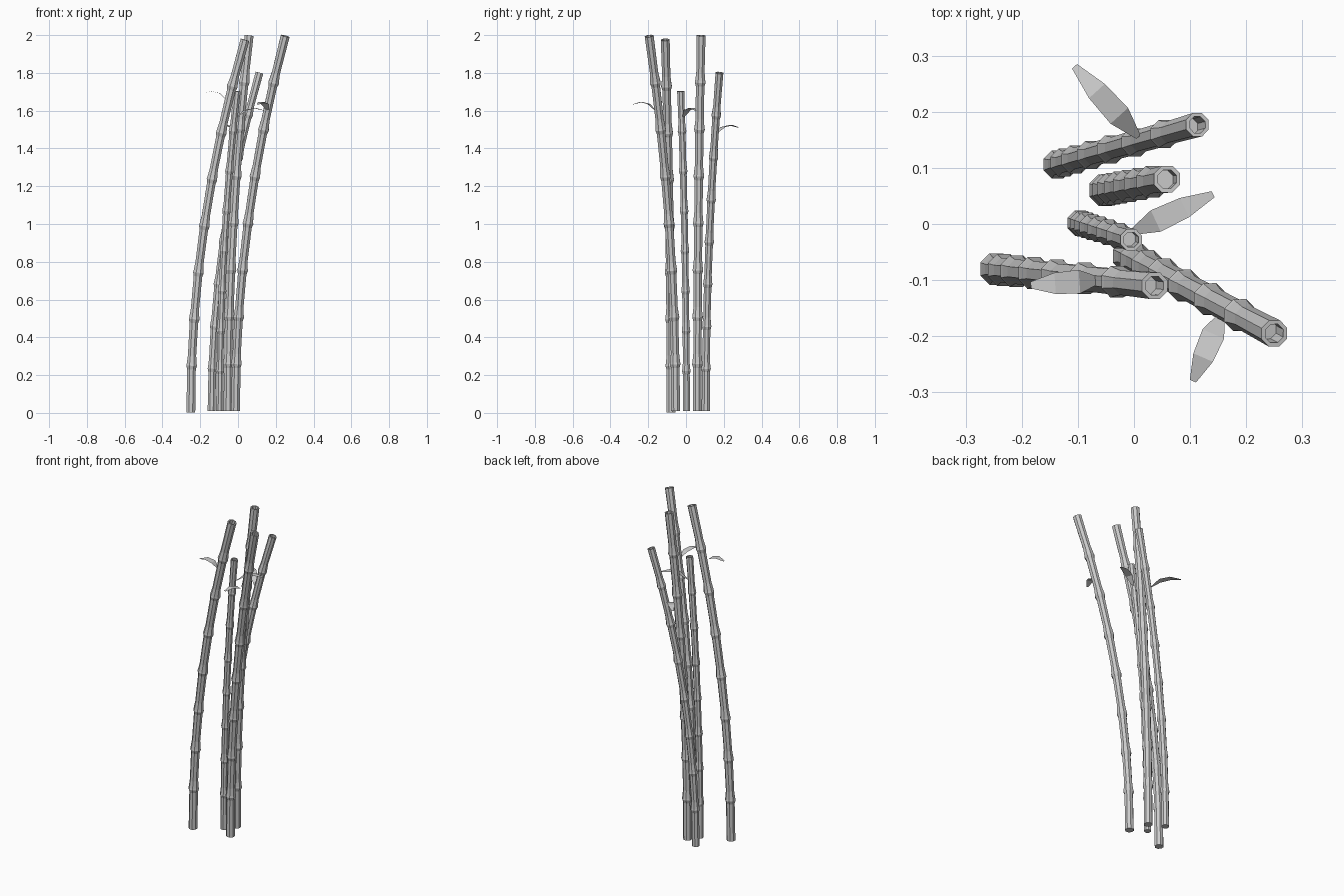
import bpy, bmesh, math
from mathutils import Vector

if "Cube" in bpy.data.objects:
    bpy.data.objects.remove(bpy.data.objects["Cube"])

SIDES = 8
SEGMENTS = 8


def finish(bm, name):
    mesh = bpy.data.meshes.new(name)
    bmesh.ops.recalc_face_normals(bm, faces=bm.faces)
    bm.to_mesh(mesh)
    bm.free()
    ob = bpy.data.objects.new(name, mesh)
    bpy.context.collection.objects.link(ob)
    return ob


def stalk(name, base, top, r):
    base, top = Vector(base), Vector(top)
    span = top - base

    # centre line leans over quadratically, direction comes from its slope
    def point(t):
        return base + Vector((span.x * t * t, span.y * t * t, span.z * t))

    def ring(bm, t, radius, drop=0.0):
        d = Vector((2 * span.x * t, 2 * span.y * t, span.z)).normalized()
        q = Vector((0, 0, 1)).rotation_difference(d)
        c = point(t) - d * drop
        return [bm.verts.new(c + q @ Vector((radius * math.cos(a), radius * math.sin(a), 0)))
                for a in (2 * math.pi * (i + 0.5) / SIDES for i in range(SIDES))]

    # profile: flared node, neck, long plain section, flare again
    prof = [(0, r)]
    for k in range(SEGMENTS):
        if k:
            prof += [((k + 0.04) / SEGMENTS, 1.12 * r), ((k + 0.22) / SEGMENTS, 0.93 * r)]
        if k < SEGMENTS - 1:
            prof += [((k + 0.92) / SEGMENTS, 0.96 * r), ((k + 1) / SEGMENTS, 1.2 * r)]
    prof.append((1, r))

    bm = bmesh.new()
    rings = [ring(bm, t, rad) for t, rad in prof]
    # open hollow at the cut top
    rings += [ring(bm, 1, 0.7 * r), ring(bm, 1, 0.7 * r, 0.05)]
    for a, b in zip(rings, rings[1:]):
        for i in range(SIDES):
            j = (i + 1) % SIDES
            bm.faces.new((a[i], a[j], b[j], b[i]))
    bm.faces.new(rings[0][::-1])
    bm.faces.new(rings[-1])
    finish(bm, name)


def leaf(name, start, tip):
    # arched blade: (fraction along, height, half width)
    start, tip = Vector(start), Vector(tip)
    run = Vector((tip.x - start.x, tip.y - start.y, 0))
    side = Vector((-run.y, run.x, 0)).normalized()
    bm = bmesh.new()
    rows = []
    for t, h, w in [(0, 0, 0.005), (0.3, 0.037, 0.021), (0.65, 0.048, 0.019), (1, 0.035, 0.006)]:
        c = start + run * t + Vector((0, 0, h))
        rows.append((bm.verts.new(c - side * w), bm.verts.new(c + side * w)))
    for a, b in zip(rows, rows[1:]):
        bm.faces.new((a[0], b[0], b[1], a[1]))
    finish(bm, name)


# five leaning bamboo stalks
stalk("stalk_left", (-0.25, -0.08, 0.003), (0.037, -0.11, 1.975), 0.0255)
stalk("stalk_right", (-0.013, -0.055, 0.01), (0.25, -0.195, 1.995), 0.0255)
stalk("stalk_middle", (-0.053, 0.06, 0.01), (0.059, 0.08, 1.998), 0.0255)
stalk("stalk_back", (-0.14, 0.105, 0.01), (0.113, 0.177, 1.80), 0.0225)
stalk("stalk_short", (-0.097, 0.002, 0.01), (-0.005, -0.028, 1.703), 0.0205)

# one leaf on each stalk but the middle one
leaf("leaf_left", (-0.06, -0.10, 1.655), (-0.184, -0.109, 1.655))
leaf("leaf_right", (0.157, -0.16, 1.598), (0.105, -0.28, 1.598))
leaf("leaf_back", (0.008, 0.155, 1.475), (-0.106, 0.281, 1.475))
leaf("leaf_short", (-0.005, -0.015, 1.565), (0.141, 0.053, 1.565))
